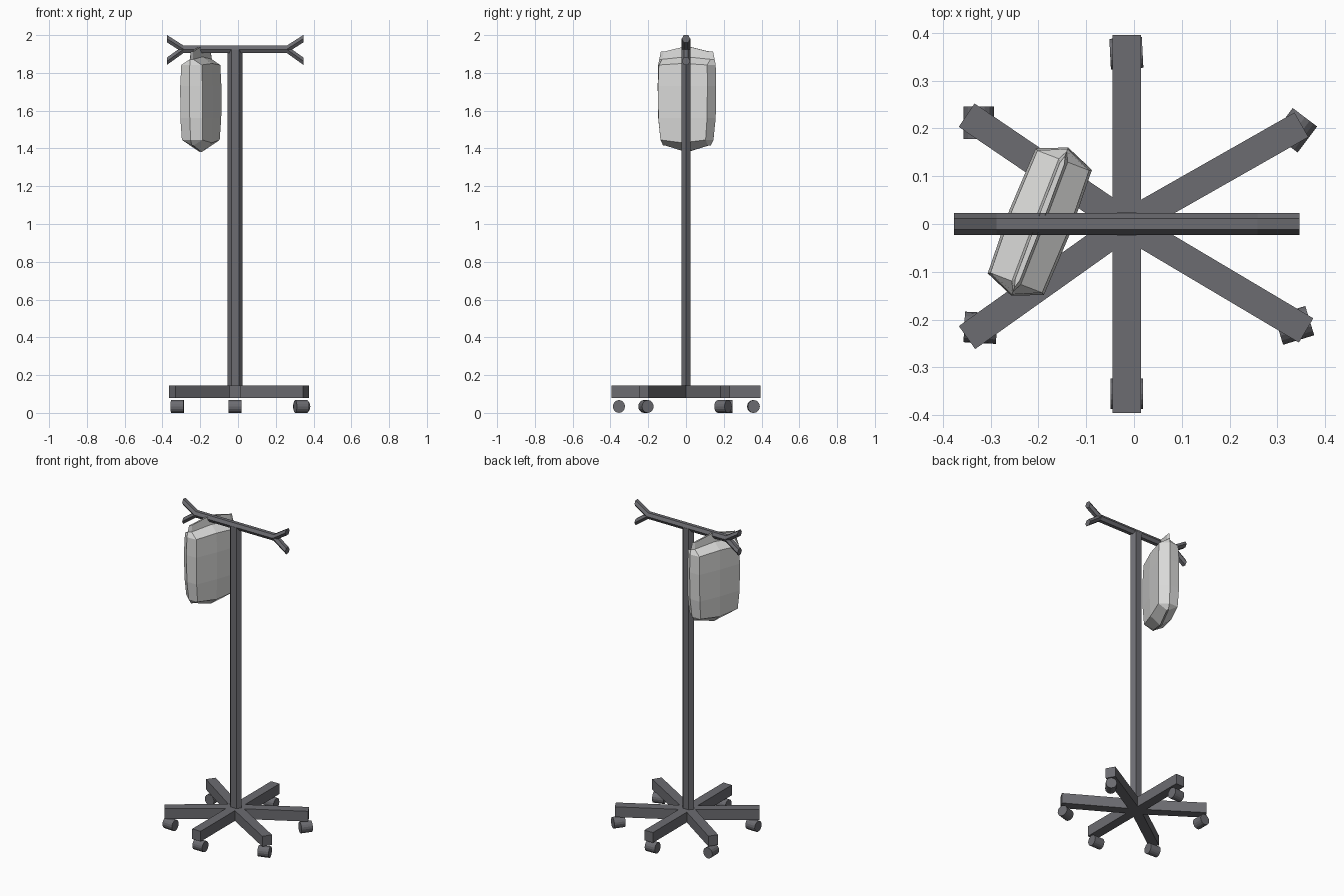
import bpy, bmesh, math
from mathutils import Vector, Matrix

if "Cube" in bpy.data.objects:
    bpy.data.objects.remove(bpy.data.objects["Cube"])


def material(name, rgb):
    m = bpy.data.materials.new(name)
    m.diffuse_color = (*rgb, 1)
    m.use_nodes = True
    m.node_tree.nodes["Principled BSDF"].inputs["Base Color"].default_value = m.diffuse_color
    return m


METAL = material("dark grey metal", (0.15, 0.15, 0.165))
PLASTIC = material("pale grey plastic", (0.70, 0.70, 0.69))
CX = -0.015  # pole axis


def loft(name, rings, mat, matrix=Matrix()):
    """Skin a list of equal-length point rings and cap both ends."""
    bm = bmesh.new()
    vs = [[bm.verts.new(p) for p in r] for r in rings]
    n = len(rings[0])
    for a, b in zip(vs, vs[1:]):
        for i in range(n):
            j = (i + 1) % n
            bm.faces.new((a[i], a[j], b[j], b[i]))
    bm.faces.new(vs[0])
    bm.faces.new(vs[-1])
    bmesh.ops.recalc_face_normals(bm, faces=bm.faces)
    me = bpy.data.meshes.new(name)
    bm.to_mesh(me)
    bm.free()
    me.materials.append(mat)
    ob = bpy.data.objects.new(name, me)
    ob.matrix_world = matrix
    bpy.context.collection.objects.link(ob)
    return ob


def ngon(r1, r2, n=6):
    return [(r1 * math.cos(k * math.tau / n), r2 * math.sin(k * math.tau / n)) for k in range(n)]


def place(x, y, z, deg):
    return Matrix.Translation((x, y, z)) @ Matrix.Rotation(math.radians(deg), 4, 'Z')


# Hexagonal pole
loft("pole", [[(CX + x, y, z) for x, y in ngon(0.04, 0.028)] for z in (0.1, 1.925)], METAL)

# Hexagonal crossbar with a forked hook at each end
def bar_ring(x, z):
    return [(x, y, z + dz) for y, dz in ngon(0.0225, 0.0225)]

loft("crossbar", [bar_ring(CX - 0.273, 1.925), bar_ring(CX + 0.273, 1.925)], METAL)
for side, sx in (("left", -1), ("right", 1)):
    for level, z in (("upper", 1.981), ("lower", 1.862)):
        loft(f"{side}_{level}_prong",
             [bar_ring(CX + sx * 0.273, 1.925), bar_ring(CX + sx * 0.361, z)], METAL)

# Six base legs: direction in degrees, length
for i, (deg, length) in enumerate([(29.6, 0.42), (90, 0.395), (145.8, 0.405),
                                   (215.4, 0.41), (270, 0.395), (329.3, 0.436)]):
    w = 0.0295
    loft(f"leg_{i + 1}",
         [[(x, -w, 0.08), (x, w, 0.08), (x, w, 0.145), (x, -w, 0.145)] for x in (0, length)],
         METAL, place(CX, 0, 0, deg))

# Swivelled casters: position and axle direction
for i, (x, y, deg) in enumerate([(0.337, 0.196, 53), (-0.016, 0.357, -7 + 10), (-0.325, 0.212, 90),
                                 (-0.321, -0.217, -3), (-0.015, -0.355, 0), (0.335, -0.212, 17)]):
    loft(f"caster_{i + 1}",
         [[(ax, a, b) for a, b in ngon(0.032, 0.034, 16)] for ax in (-0.034, 0.034)],
         METAL, place(x, y, 0.034, deg))

# Fluid bag: rows of (half depth, shoulder, tip, height at ends, height at middle)
rows = [(0.004, 0.120, 0.135, 1.415, 1.380),
        (0.058, 0.128, 0.150, 1.445, 1.430),
        (0.063, 0.138, 0.163, 1.560, 1.560),
        (0.063, 0.140, 0.166, 1.730, 1.730),
        (0.058, 0.137, 0.163, 1.842, 1.850),
        (0.010, 0.137, 0.157, 1.872, 1.885),
        (0.005, 0.130, 0.148, 1.912, 1.942)]
rings = []
for v, s, t, ze, zm in rows:
    rings.append([(t, 0, ze), (s, v, ze), (0, v * 1.08, zm), (-s, v, ze),
                  (-t, 0, ze), (-s, -v, ze), (0, -v * 1.08, zm), (s, -v, ze)])
loft("fluid_bag", rings, PLASTIC, place(-0.197, 0.005, 0, 69))
